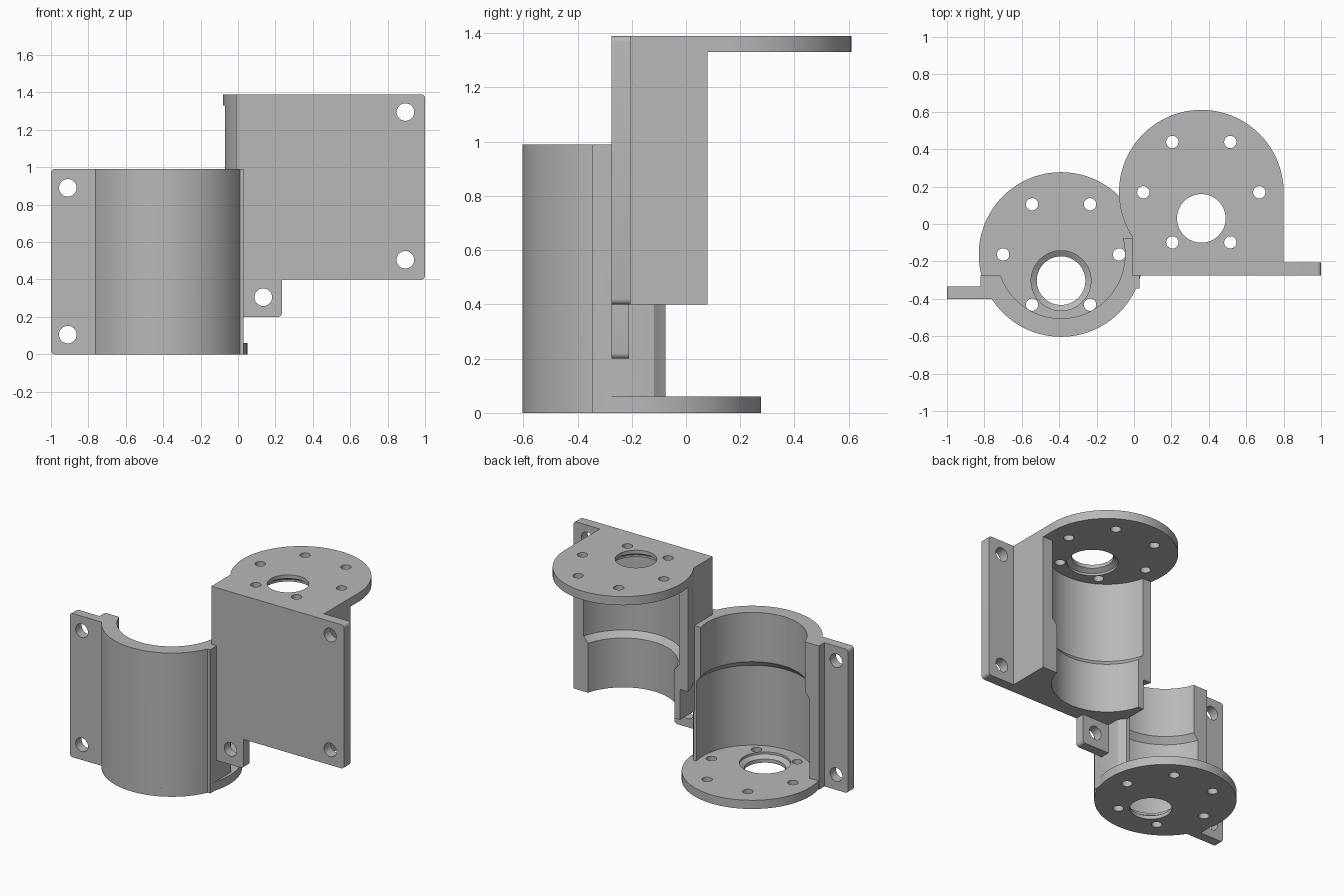
import bpy, bmesh, math
from mathutils import Matrix, Vector

if "Cube" in bpy.data.objects:
    bpy.data.objects.remove(bpy.data.objects["Cube"])

grey = bpy.data.materials.new("plain_grey")
grey.use_nodes = True
GREY = (0.48, 0.48, 0.48, 1)
grey.diffuse_color = GREY
grey.node_tree.nodes["Principled BSDF"].inputs["Base Color"].default_value = GREY

LOW, HIGH = (-0.39, -0.163), (0.36, 0.17)    # motor axes
R_OUT, R_WIDE, R_NARROW = 0.44, 0.375, 0.342
FLOOR, LOW_TOP, TOP, HIGH_BASE = 0.06, 0.99, 1.39, 0.4


def make_object(name, bm):
    bmesh.ops.recalc_face_normals(bm, faces=bm.faces)
    mesh = bpy.data.meshes.new(name)
    bm.to_mesh(mesh)
    bm.free()
    mesh.materials.append(grey)
    ob = bpy.data.objects.new(name, mesh)
    bpy.context.collection.objects.link(ob)
    return ob


def arc(centre, radius, start, end, steps=64):
    angles = [math.radians(start + (end - start) * i / steps) for i in range(steps + 1)]
    return [(centre[0] + radius * math.cos(a), centre[1] + radius * math.sin(a)) for a in angles]


def prism(name, outline, z0, z1, round_x=None, keep_top=False):
    """Extrude an outline upward; round the plate corners at round_x."""
    bm = bmesh.new()
    face = bm.faces.new([bm.verts.new((x, y, z0)) for x, y in outline])
    up = bmesh.ops.extrude_face_region(bm, geom=[face])["geom"]
    bmesh.ops.translate(bm, vec=(0, 0, z1 - z0),
                        verts=[g for g in up if isinstance(g, bmesh.types.BMVert)])
    if round_x is not None:
        corners = [e for e in bm.edges
                   if all(abs(v.co.x - round_x) < 0.001 for v in e.verts)
                   and abs(e.verts[0].co.z - e.verts[1].co.z) < 0.001
                   and not (keep_top and e.verts[0].co.z > z1 - 0.001)]
        bmesh.ops.bevel(bm, geom=corners, offset=0.02, segments=4, profile=0.5, affect='EDGES')
    return make_object(name, bm)


def lathe(name, profile, centre, sides=96, along_y=False):
    """Closed turned solid from (radius, height) pairs."""
    bm = bmesh.new()
    rings = [[bm.verts.new((x, y, z)) for x, y in arc((0, 0), r, 0, 360, sides)[:-1]]
             for r, z in profile]
    for a, b in zip(rings, rings[1:]):
        for i in range(sides):
            j = (i + 1) % sides
            bm.faces.new((a[i], a[j], b[j], b[i]))
    bm.faces.new(rings[0])
    bm.faces.new(rings[-1])
    if along_y:
        bm.transform(Matrix.Rotation(math.pi / 2, 4, 'X'))
    bm.transform(Matrix.Translation(Vector(centre)))
    return make_object(name, bm)


def combine(target, other, operation):
    mod = target.modifiers.new("join", 'BOOLEAN')
    mod.operation, mod.solver, mod.object = operation, 'EXACT', other
    bpy.context.view_layer.objects.active = target
    bpy.ops.object.modifier_apply(modifier=mod.name)
    bpy.data.objects.remove(other)


# lower cradle with its side plate and the short rib on the other side
lower_outline = ([(-0.82, -0.275), (-0.82, -0.335), (-1, -0.335), (-1, -0.4)]
                 + arc(LOW, R_OUT, 212.6, 335.5)
                 + [(0.03, -0.345), (0.03, -0.134)]
                 + arc(HIGH, R_OUT, 221, 214, 6)
                 + [(-0.2, -0.075), (-0.2, -0.275)])
bracket = prism("twin_motor_bracket", lower_outline, 0, LOW_TOP, round_x=-1)

# upper block with its side plate
upper_outline = [(-0.01, -0.275), (1, -0.275), (1, -0.205), (0.8, -0.205), (0.8, 0.08), (-0.01, 0.08)]
upper_block = prism("upper_block", upper_outline, HIGH_BASE, TOP, round_x=1)

# curved bulge on the inner wall of the upper block
bulge = arc(HIGH, R_OUT, 191.8, 212.8, 12) + [(0.05, -0.068), (0.05, 0.08)]
upper_bulge = prism("upper_bulge", bulge, 0.61, TOP - 0.03)

# round motor flanges
lower_flange = lathe("lower_flange", [(R_OUT, 0), (R_OUT, FLOOR)], (*LOW, 0))
upper_flange = prism("upper_flange",
                     [(-0.01, -0.25), (0.8, -0.25)] + arc(HIGH, R_OUT, 0, 212.8, 96),
                     TOP - FLOOR, TOP)

# small screw tab under the upper block
tab = prism("screw_tab", [(0, -0.275), (0.235, -0.275), (0.235, -0.21), (0, -0.21)],
            0.2, HIGH_BASE + 0.02, round_x=0.235, keep_top=True)

for part in (upper_block, upper_bulge, lower_flange, upper_flange, tab):
    combine(bracket, part, 'UNION')

# stepped motor pockets, shaft holes and flange screw holes
for (cx, cy), base, sign, depth in ((LOW, 0, 1, 1.05), (HIGH, TOP, -1, 1.02)):
    def turned(profile, x, y, sides=96):
        points = [(r, base + sign * h) for r, h in profile]
        combine(bracket, lathe("cutter", points, (x, y, 0), sides), 'DIFFERENCE')

    turned([(R_WIDE, FLOOR), (R_WIDE, 0.61), (R_NARROW, 0.65), (R_NARROW, depth)], cx, cy)
    turned([(0.13, -0.05), (0.13, 0.025), (0.16, 0.045), (0.16, 0.1)], cx, cy - 0.14, 64)
    for x, y in arc((cx, cy), 0.31, 0, 360, 6)[:-1]:
        turned([(0.033, -0.05), (0.033, 0.1)], x, y, 32)

# mounting holes through the side plates and the tab
for x, y, z in ((-0.91, -0.37, 0.105), (-0.91, -0.37, 0.89),
                (0.895, -0.24, 0.505), (0.895, -0.24, 1.295), (0.135, -0.24, 0.305)):
    combine(bracket, lathe("cutter", [(0.047, -0.1), (0.047, 0.1)], (x, y, z), 32, True), 'DIFFERENCE')

# smooth curved walls, crisp edges
bpy.ops.object.select_all(action='DESELECT')
bracket.select_set(True)
bpy.context.view_layer.objects.active = bracket
bpy.ops.object.shade_smooth_by_angle(angle=math.radians(25))
